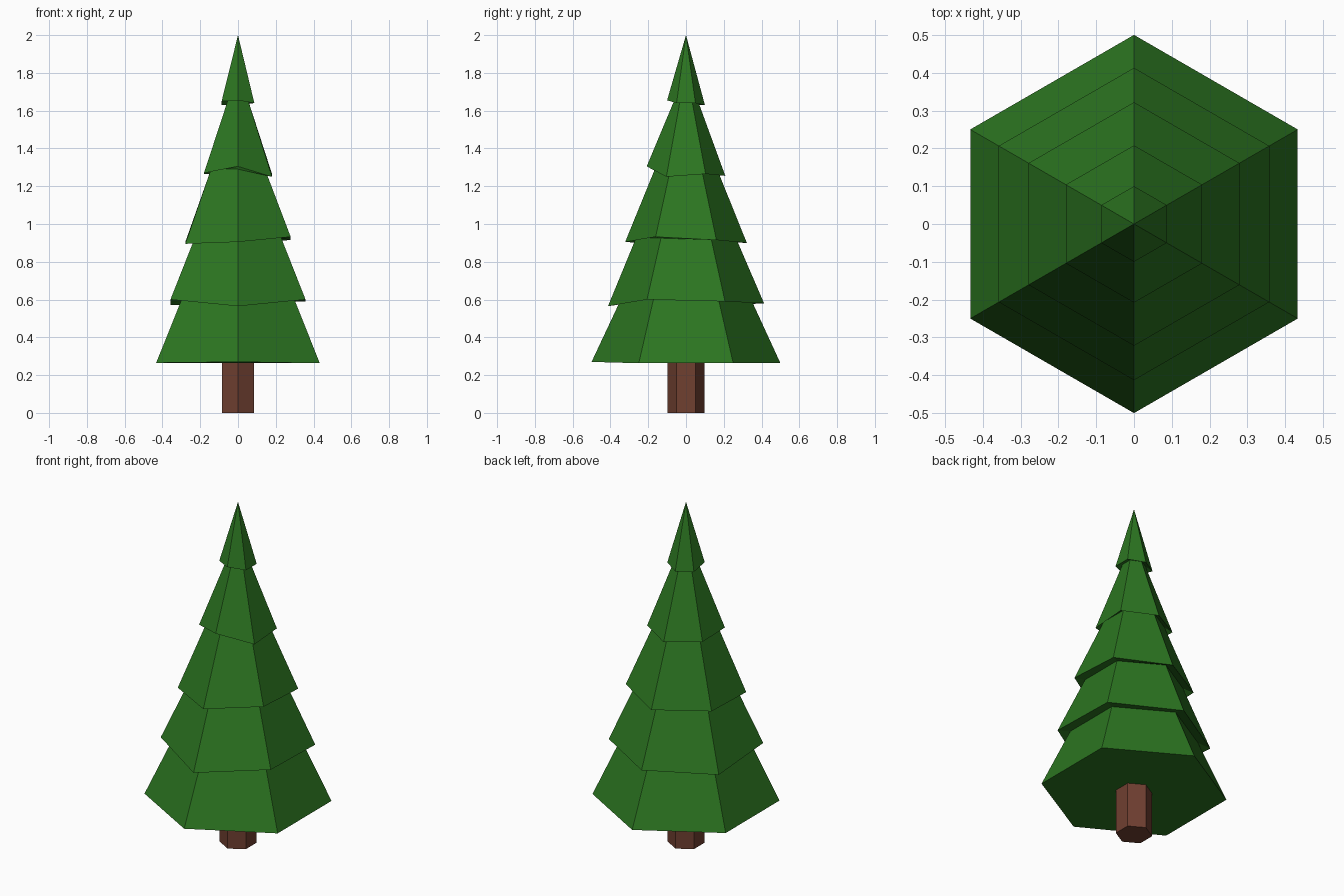
import bpy, bmesh
from math import sin, cos, radians

if "Cube" in bpy.data.objects:
    bpy.data.objects.remove(bpy.data.objects["Cube"])

SIDES = 6


def material(name, color):
    m = bpy.data.materials.new(name)
    m.diffuse_color = (*color, 1)
    m.use_nodes = True
    m.node_tree.nodes["Principled BSDF"].inputs["Base Color"].default_value = m.diffuse_color
    return m


def ring(bm, r, zs):
    # Hexagon with a corner facing the front, counter-clockwise from -y
    return [bm.verts.new((r * cos(radians(60 * i - 90)), r * sin(radians(60 * i - 90)), zs[i]))
            for i in range(SIDES)]


def bridge(bm, low, high):
    for i in range(SIDES):
        j = (i + 1) % SIDES
        bm.faces.new((low[i], low[j], high[j], high[i]))


def finish(bm, name, mat):
    bmesh.ops.recalc_face_normals(bm, faces=bm.faces)
    me = bpy.data.meshes.new(name)
    bm.to_mesh(me)
    bm.free()
    ob = bpy.data.objects.new(name, me)
    me.materials.append(mat)
    bpy.context.collection.objects.link(ob)


# Trunk
bm = bmesh.new()
bottom, top = ring(bm, 0.098, [0] * 6), ring(bm, 0.098, [0.265] * 6)
bridge(bm, bottom, top)
bm.faces.new(bottom)
finish(bm, "trunk", material("bark", (0.16, 0.05, 0.03)))

# Foliage tiers: rim radius, uneven rim corner heights, tucked-in top radius and height
tiers = [
    (0.50, (0.27, 0.263, 0.263, 0.263, 0.265, 0.265), 0.345, 0.60),
    (0.413, (0.565, 0.60, 0.59, 0.58, 0.57, 0.60), 0.265, 0.925),
    (0.322, (0.905, 0.932, 0.915, 0.90, 0.905, 0.895), 0.165, 1.29),
    (0.208, (1.305, 1.25, 1.265, 1.255, 1.265, 1.27), 0.062, 1.655),
    (0.10, (1.655, 1.64, 1.64, 1.63, 1.63, 1.65), None, 2.0),
]
bm = bmesh.new()
inner = None
for r, zs, top_r, top_z in tiers:
    rim = ring(bm, r, zs)
    if inner:
        bridge(bm, inner, rim)      # underside step
    else:
        bm.faces.new(rim)           # closed base
    if top_r:
        inner = ring(bm, top_r, [top_z] * 6)
        bridge(bm, rim, inner)
    else:
        tip = bm.verts.new((0, 0, top_z))
        for i in range(SIDES):
            bm.faces.new((rim[i], rim[(i + 1) % SIDES], tip))
finish(bm, "foliage", material("needles", (0.025, 0.18, 0.015)))
